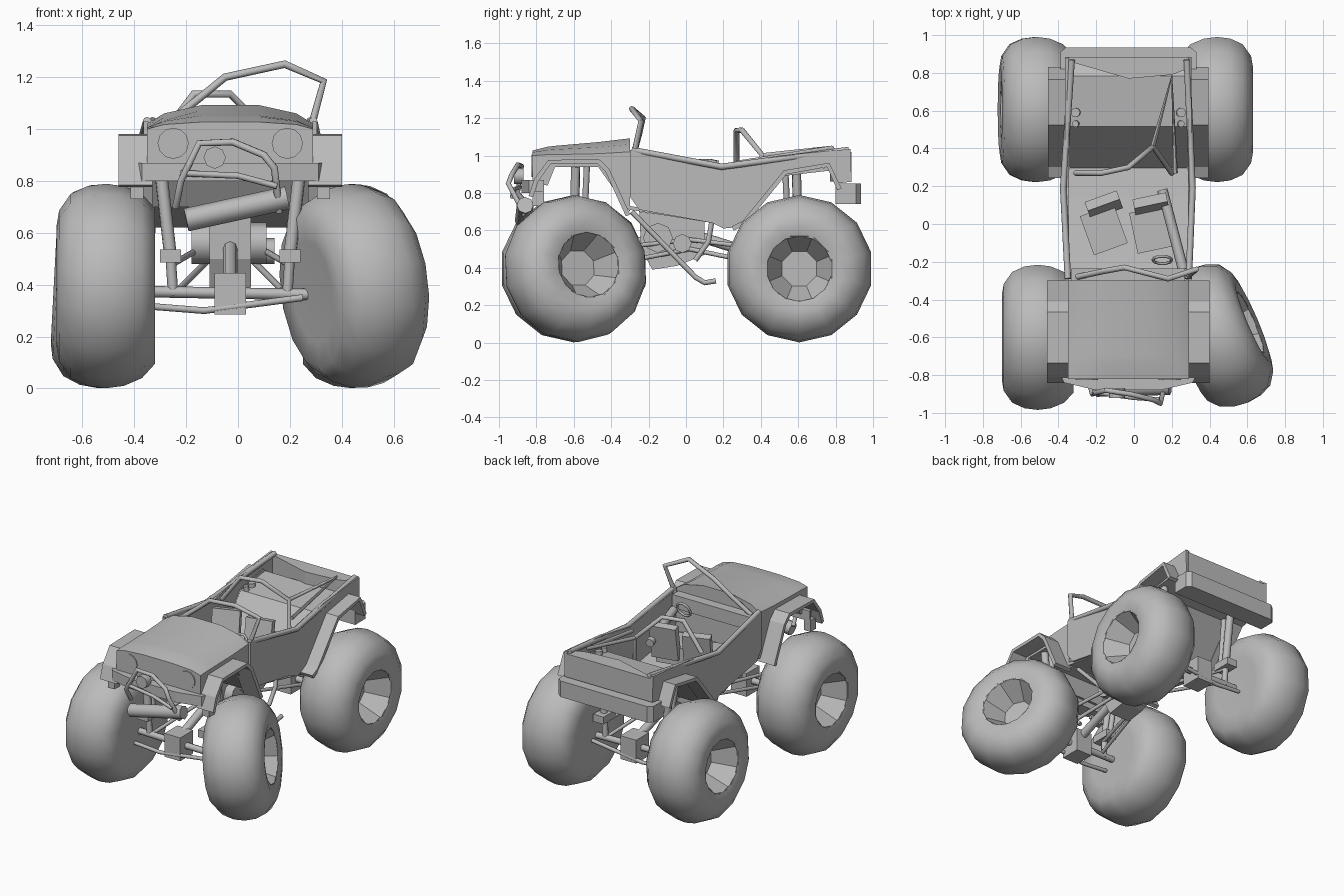
import bpy, bmesh, math
from mathutils import Matrix, Vector

if "Cube" in bpy.data.objects:
    bpy.data.objects.remove(bpy.data.objects["Cube"])

grey = bpy.data.materials.new("plain grey")
grey.diffuse_color = (0.5, 0.5, 0.5, 1)
grey.use_nodes = True
grey.node_tree.nodes["Principled BSDF"].inputs["Base Color"].default_value = grey.diffuse_color
CX = -0.03                       # centre line of the body


def finish(ob, smooth=None):
    ob.data.materials.clear()
    ob.data.materials.append(grey)
    bpy.ops.object.select_all(action='DESELECT')
    ob.select_set(True)
    bpy.context.view_layer.objects.active = ob
    if smooth:
        bpy.ops.object.shade_smooth_by_angle(angle=math.radians(smooth))
    return ob


def mesh_object(name, verts, faces, smooth=None, matrix=None):
    me = bpy.data.meshes.new(name)
    me.from_pydata(verts, [], faces)
    bm = bmesh.new()
    bm.from_mesh(me)
    bmesh.ops.recalc_face_normals(bm, faces=bm.faces)
    bm.to_mesh(me)
    bm.free()
    ob = bpy.data.objects.new(name, me)
    bpy.context.collection.objects.link(ob)
    if matrix:
        ob.matrix_world = matrix
    return finish(ob, smooth)


def loft(name, rings, smooth=None, caps=True, matrix=None):
    n = len(rings[0])
    verts = [p for r in rings for p in r]
    faces = [(i * n + j, i * n + (j + 1) % n, (i + 1) * n + (j + 1) % n, (i + 1) * n + j)
             for i in range(len(rings) - 1) for j in range(n)]
    if caps:
        faces += [tuple(range(n)), tuple(range(len(verts) - n, len(verts)))]
    return mesh_object(name, verts, faces, smooth, matrix)


def prism_x(name, yz, a, b):
    return loft(name, [[(x, y, z) for y, z in yz] for x in (a, b)])


def prism_z(name, xy, a, b):
    return loft(name, [[(x, y, z) for x, y in xy] for z in (a, b)])


def box(name, c, s, rx=0, rz=0):
    h = [(-.5, -.5), (.5, -.5), (.5, .5), (-.5, .5)]
    rings = [[(x * s[0], y * s[1], z * s[2]) for x, y in h] for z in (-.5, .5)]
    m = Matrix.Translation(c) @ Matrix.Rotation(math.radians(rz), 4, 'Z') @ Matrix.Rotation(math.radians(rx), 4, 'X')
    return loft(name, rings, matrix=m)


def tube(name, pts, r, closed=False):
    cu = bpy.data.curves.new(name, 'CURVE')
    cu.dimensions = '3D'
    cu.bevel_depth, cu.bevel_resolution, cu.use_fill_caps = r, 2, True
    sp = cu.splines.new('POLY')
    sp.points.add(len(pts) - 1)
    for p, q in zip(sp.points, pts):
        p.co = (*q, 1)
    sp.use_cyclic_u = closed
    ob = bpy.data.objects.new(name, cu)
    bpy.context.collection.objects.link(ob)
    finish(ob)
    bpy.ops.object.convert(target='MESH')
    return finish(bpy.context.object, 50)


def ribbon(name, yz, a, b, t=0.025):
    n = len(yz)
    verts = [(x, y, z) for x in (a, b) for y, z in yz]
    ob = mesh_object(name, verts, [(i, i + 1, n + i + 1, n + i) for i in range(n - 1)])
    m = ob.modifiers.new("thickness", 'SOLIDIFY')
    m.thickness, m.offset = t, 0
    return ob


def revolve(name, profile, n, matrix, smooth):
    rings = [[(x, r * math.cos(2 * math.pi * (k + .5) / n), r * math.sin(2 * math.pi * (k + .5) / n))
              for k in range(n)] for x, r in profile]
    return loft(name, rings, smooth, matrix=matrix)


# wheels: fat tyre, flat inner side, deep eight-sided rim
tyre = [(0.03, 0.20), (-0.185, 0.20), (-0.19, 0.30), (-0.14, 0.355), (-0.07, 0.385), (0, 0.394), (0.07, 0.385),
        (0.135, 0.355), (0.18, 0.29), (0.19, 0.23), (0.175, 0.175)]
rim = [(0.178, 0.188), (0.03, 0.10)]
for name, loc, turn, tilt in (("front_left", (-0.51, -0.6, 0.395), 180, 0),
                              ("front_right", (0.455, -0.59, 0.395), 23, 7),
                              ("rear_left", (-0.52, 0.606, 0.395), 180, 3),
                              ("rear_right", (0.44, 0.606, 0.395), 0, 0)):
    m = (Matrix.Translation(loc) @ Matrix.Rotation(math.radians(turn), 4, 'Z')
         @ Matrix.Rotation(math.radians(-tilt), 4, 'Y'))
    revolve(name + "_tyre", tyre[1:], 14, m, 50)
    ob = revolve(name + "_rim", rim, 8, m, None)
    # open the outer side of tyre and rim so the rim is a deep cup
    for o, keep in ((bpy.data.objects[name + "_tyre"], 14), (ob, 8)):
        bm = bmesh.new()
        bm.from_mesh(o.data)
        caps = [f for f in bm.faces if len(f.verts) == keep and f.calc_center_median().x > 0.1]
        bmesh.ops.delete(bm, geom=caps, context='FACES_ONLY')
        if o is ob:
            bmesh.ops.reverse_faces(bm, faces=[f for f in bm.faces if f.normal.x < 0])
        bm.to_mesh(o.data)
        bm.free()

# hood and nose with crowned top and arched underside
hood = []
for y, bottom, side, crown in ((-0.82, 0.85, 1.0, 1.035), (-0.74, 0.84, 1.005, 1.055), (-0.70, 0.94, 1.005, 1.06),
                               (-0.47, 0.94, 1.01, 1.08), (-0.30, 0.70, 1.02, 1.10)):
    hood.append([(CX + u * 0.32, y, z) for u, z in (
        (-1, bottom), (-1, side), (-.8, side + (crown - side) * .5), (-.35, crown - .008), (.35, crown - .008),
        (.8, side + (crown - side) * .5), (1, side), (1, bottom))])
loft("hood", hood, 25)
for s in (-1, 1):
    x = CX + s * 0.22
    loft("headlight", [[(x + .06 * math.cos(a * math.pi / 6), y, .945 + .06 * math.sin(a * math.pi / 6))
                        for a in range(12)] for y in (-0.818, -0.826)])

# side panels and fenders on both sides
panel = [(-0.3, 1.03), (0.19, 0.94), (0.5, 1.0), (0.88, 1.035), (0.885, 0.86), (0.8, 0.85), (0.76, 0.94),
         (0.53, 0.91), (0.3, 0.62), (0.2, 0.61), (0.14, 0.64), (-0.25, 0.71), (-0.3, 0.78)]
for s, side in ((-1, "left"), (1, "right")):
    prism_x(side + "_side_panel", panel, CX + s * 0.315, CX + s * 0.335)
    ribbon(side + "_front_fender", [(-0.83, 0.78), (-0.80, 0.87), (-0.73, 0.965), (-0.47, 0.97), (-0.42, 0.92),
                                    (-0.31, 0.68)], CX + s * 0.30, CX + s * 0.43)
    ribbon(side + "_rear_fender", [(0.25, 0.61), (0.31, 0.64), (0.53, 0.91), (0.76, 0.95), (0.82, 0.82)],
           CX + s * 0.31, CX + s * 0.425)

# tub floor, bulkhead, bed floor, tail
ribbon("floor", [(-0.3, 0.72), (0.14, 0.65), (0.3, 0.63), (0.52, 0.9), (0.78, 0.93), (0.87, 0.87)], CX - .32, CX + .32, .02)
prism_z("tail", [(-0.35, 0.885), (0.29, 0.885), (0.28, 0.82), (0.2, 0.79), (-0.03, 0.77), (-0.34, 0.86)], 0.86, 1.02)
box("dashboard", (CX, -0.27, 0.96), (0.6, 0.07, 0.09))

# bumpers
prism_z("front_bumper", [(-0.41, -0.76), (-0.37, -0.84), (-0.2, -0.88), (0.14, -0.88), (0.31, -0.84), (0.35, -0.76)],
        0.80, 0.87)
for s in (-1, 1):
    box("bumper_end", (CX + s * 0.36, -0.79, 0.77), (0.05, 0.06, 0.08))
prism_z("rear_bumper", [(-0.39, 0.80), (0.33, 0.80), (0.33, 0.91), (0.30, 0.935), (-0.36, 0.935), (-0.39, 0.91)],
        0.74, 0.85)

# bull bar with lamp and winch roll
tube("bull_bar", [(-0.24, -0.82, 0.70), (-0.22, -0.90, 0.80), (-0.15, -0.88, 0.945), (-0.02, -0.9, 0.95),
                  (0.10, -0.93, 0.90), (0.14, -0.95, 0.85), (0.16, -0.86, 0.68)], 0.014)
tube("bull_bar_brace", [(-0.22, -0.89, 0.83), (0.0, -0.92, 0.82), (0.15, -0.93, 0.78)], 0.012)
tube("lamp", [(-0.09, -0.92, 0.89), (-0.09, -0.87, 0.89)], 0.043)
tube("winch_roll", [(-0.2, -0.87, 0.65), (0.19, -0.86, 0.735)], 0.045)

# bent windshield frame, roll bar and rails
tube("windshield_frame", [(-0.3, -0.28, 1.0), (-0.16, -0.25, 1.11), (-0.05, -0.23, 1.2), (0.18, -0.29, 1.25),
                          (0.33, -0.24, 1.185), (0.28, -0.28, 1.0)], 0.015)
tube("roll_bar", [(-0.31, 0.27, 0.95), (-0.17, 0.27, 1.135), (-0.03, 0.30, 1.135), (0.1, 0.41, 1.0),
                  (0.2, 0.27, 0.65)], 0.015)
tube("roll_bar_rail", [(0.1, 0.41, 1.0), (0.2, 0.78, 1.04), (0.22, 0.27, 0.96)], 0.013)
tube("left_rail", [(-0.33, 0.87, 1.03), (-0.375, 0.19, 0.94), (-0.35, -0.29, 1.03)], 0.017)
tube("right_rail", [(0.28, 0.87, 1.03), (0.31, 0.19, 0.94), (0.29, -0.29, 1.03)], 0.017)
tube("cockpit_brace", [(0.15, 0.18, 0.86), (0.26, -0.24, 0.90)], 0.028)

# seats and steering wheel
for x, y, rz in ((-0.16, -0.03, 20), (0.09, -0.03, 12)):
    box("seat", (x, y, 0.76), (0.19, 0.22, 0.12), 0, rz)
    box("seat_back", (x + 0.0, y + 0.13, 0.86), (0.18, 0.05, 0.24), -12, rz)
tube("steering_wheel", [(0.15 + .05 * math.cos(a * math.pi / 5), -0.19 + .02 * math.sin(a * math.pi / 5),
                         0.95 + .05 * math.sin(a * math.pi / 5)) for a in range(10)], 0.008, True)

# engine and gearbox under the tub
prism_x("gearbox", [(-0.25, 0.70), (0.1, 0.65), (0.1, 0.47), (-0.05, 0.41), (-0.18, 0.39), (-0.24, 0.5)], -0.11, 0.05)
tube("engine", [(-0.18, -0.15, 0.56), (0.11, -0.15, 0.56)], 0.08)
tube("transfer_case", [(0.02, -0.02, 0.53), (0.14, -0.02, 0.53)], 0.05)
tube("exhaust", [(0.22, -0.29, 0.70), (0.22, 0.05, 0.35), (0.22, 0.10, 0.32), (0.22, 0.16, 0.33)], 0.014)
tube("hook_pipe", [(0.2, 0.14, 0.66), (0.2, 0.12, 0.54), (0.2, 0.05, 0.44)], 0.014)

# axles, drive shafts, shock absorbers and link bars, front and rear
for e, end in ((-1, "front"), (1, "rear")):
    y = e * 0.6
    tube(end + "_axle", [(-0.45, y, 0.375), (0.4, y, 0.36)], 0.022)
    box(end + "_differential", (CX, y, 0.365), (0.12, 0.14, 0.16))
    tube(end + "_drive_shaft", [(CX, y, 0.40), (CX, e * 0.08 - 0.05, 0.58)], 0.028)
    tube(end + "_tie_rod", [(-0.32, y + e * .06, 0.315), (-0.13, y + e * .06, 0.30), (0.25, y + e * .06, 0.35)], 0.013)
    for s in (-1, 1):
        low = Vector((CX + s * 0.22, y, 0.36))
        mid = Vector((CX + s * 0.23, y, 0.51))
        top = Vector((CX + s * 0.28, y - e * 0.01, 0.94))
        tube(end + "_shock_rod", [low, mid], 0.02)
        tube(end + "_shock_body", [mid, top], 0.025)
        tube(end + "_spring_strut", [mid + Vector((0, -e * .05, 0)), top + Vector((0, -e * .06, 0))], 0.018)
        box(end + "_shock_mount", mid, (0.08, 0.13, 0.05))
        tube(end + "_upper_link", [(CX + s * 0.1, 0.02, 0.55), (CX + s * 0.22, y, 0.48)], 0.012)
        tube(end + "_lower_link", [(CX + s * 0.08, 0.02, 0.50), (CX + s * 0.2, y, 0.38)], 0.012)
